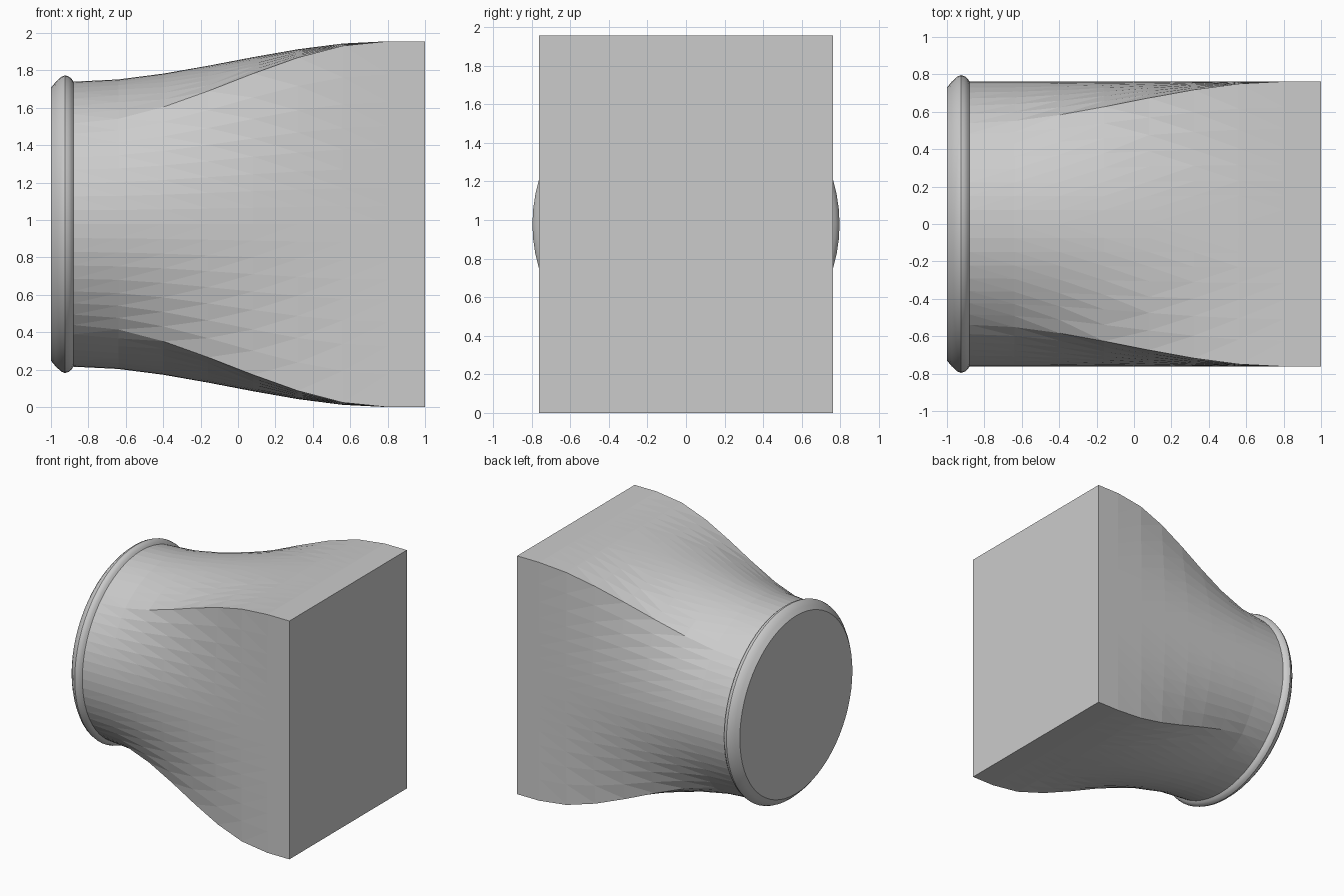
import bpy
import bmesh
from math import cos, sin, pi

SEGMENTS = 64
CENTRE_Z = 0.978
RADIUS = 0.762
HALF_Y, HALF_Z = 0.762, 0.978
NECK_X, BOX_X, END_X = -0.88, 0.8, 1.0
STEPS = 7

cube = bpy.data.objects.get("Cube")
if cube:
    bpy.data.objects.remove(cube, do_unlink=True)

grey = bpy.data.materials.new("plain_grey")
grey.use_nodes = True
colour = (0.6, 0.6, 0.6, 1)
grey.diffuse_color = colour
grey.node_tree.nodes["Principled BSDF"].inputs["Base Color"].default_value = colour


def section(x, radius, blend=0.0):
    """Outline at x, blended from a circle (0) to the rectangle (1)."""
    points = []
    for i in range(SEGMENTS):
        a = 2 * pi * i / SEGMENTS
        c, s = cos(a), sin(a)
        m = max(abs(c), abs(s))
        y = radius * c * (1 - blend) + HALF_Y * c / m * blend
        z = radius * s * (1 - blend) + HALF_Z * s / m * blend
        points.append((x, y, CENTRE_Z + z))
    return points


def loft(name, sections, cap_first=False, cap_last=False):
    bm = bmesh.new()
    rings = [[bm.verts.new(p) for p in pts] for pts in sections]
    for a, b in zip(rings, rings[1:]):
        for i in range(SEGMENTS):
            j = (i + 1) % SEGMENTS
            bm.faces.new((a[i], a[j], b[j], b[i]))
    if cap_first:
        bm.faces.new(rings[0][::-1])
    if cap_last:
        bm.faces.new(rings[-1])
    # Split the twisted quads into flat facets
    bmesh.ops.triangulate(bm, faces=[f for f in bm.faces if len(f.verts) == 4])
    mesh = bpy.data.meshes.new(name)
    bm.to_mesh(mesh)
    bm.free()
    mesh.materials.append(grey)
    obj = bpy.data.objects.new(name, mesh)
    bpy.context.collection.objects.link(obj)
    return obj


# Transition body: round neck easing into a rectangular outlet
body_sections = []
for k in range(STEPS + 1):
    t = k / STEPS
    body_sections.append(section(NECK_X + (BOX_X - NECK_X) * t, RADIUS, t * t * (3 - 2 * t)))
body_sections.append(section(END_X, RADIUS, 1))
loft("transition_body", body_sections, cap_last=True)

# Rounded collar bead with a tapered, closed end
profile = [(-1.0, 0.73), (-0.975, 0.76), (-0.945, 0.788), (-0.925, 0.796),
           (-0.905, 0.79), (-0.89, 0.777), (NECK_X, RADIUS)]
collar = loft("collar_bead", [section(x, r) for x, r in profile], cap_first=True)
bpy.ops.object.select_all(action='DESELECT')
collar.select_set(True)
bpy.context.view_layer.objects.active = collar
bpy.ops.object.shade_smooth_by_angle(angle=pi / 6)
